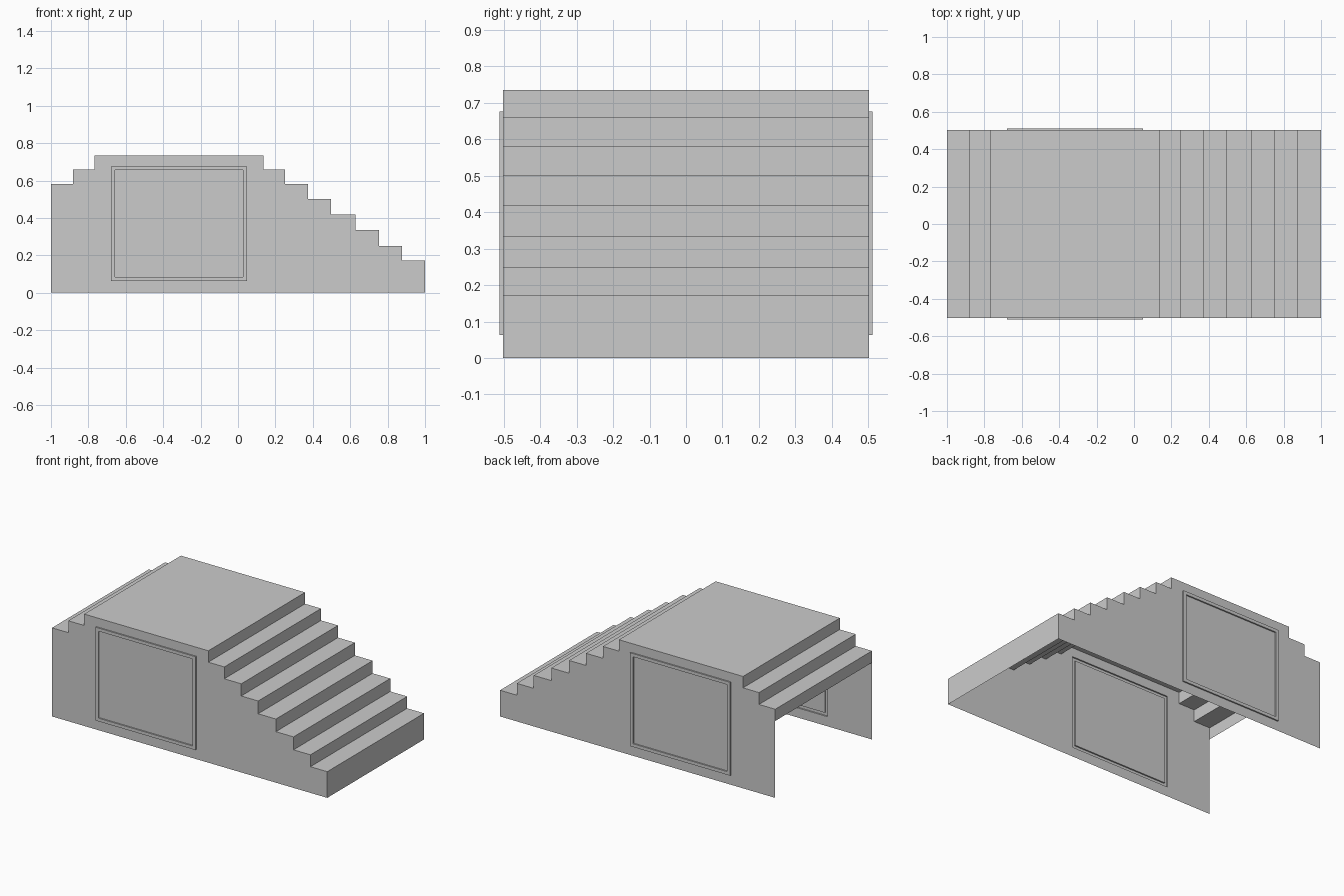
import bpy
import bmesh
from mathutils import Vector

cube = bpy.data.objects.get("Cube")
if cube:
    bpy.data.objects.remove(cube, do_unlink=True)

HALF_WIDTH = 0.502
RELIEF = 0.009

# Each step: outer x of its tread and tread height, from the open end to the lowest step
START = -1.0
STEPS = [(-0.882, 0.582), (-0.766, 0.66), (0.136, 0.735), (0.252, 0.66),
         (0.375, 0.582), (0.498, 0.502), (0.627, 0.418), (0.755, 0.335),
         (0.878, 0.25), (1.0, 0.172)]
LIP_BOTTOM = 0.505
FRAME_OUTER = (-0.678, 0.049, 0.063, 0.676)
FRAME_INNER = (-0.657, 0.028, 0.084, 0.655)

gray = bpy.data.materials.new("plain gray")
gray.use_nodes = True
COLOR = (0.6, 0.6, 0.6, 1.0)
gray.diffuse_color = COLOR
gray.node_tree.nodes["Principled BSDF"].inputs["Base Color"].default_value = COLOR


def add_object(name, bm):
    mesh = bpy.data.meshes.new(name)
    bm.to_mesh(mesh)
    bm.free()
    mesh.materials.append(gray)
    obj = bpy.data.objects.new(name, mesh)
    bpy.context.collection.objects.link(obj)
    return obj


def step_outline():
    points, x = [], START
    for end, height in STEPS:
        points += [(x, height), (end, height)]
        x = end
    return points


def inside(point, rect):
    return rect[0] < point.x < rect[1] and rect[2] < point.z < rect[3]


def cut(bm, faces, position, normal):
    geom = set(faces)
    for f in faces:
        geom.update(f.edges, f.verts)
    bmesh.ops.bisect_plane(bm, geom=list(geom), plane_co=position, plane_no=normal)


# Stepped top: a folded sheet with a short lip at the open end
def build_steps():
    bm = bmesh.new()
    outline = [(START, LIP_BOTTOM)] + step_outline() + [(1.0, 0.0)]
    rows = [[bm.verts.new((x, y, z)) for y in (-HALF_WIDTH, HALF_WIDTH)]
            for x, z in outline]
    for a, b in zip(rows, rows[1:]):
        bm.faces.new((a[0], b[0], b[1], a[1]))
    return add_object("stepped_top", bm)


# Side wall: a sheet whose frame ring is pushed outward
def build_wall(name, side):
    bm = bmesh.new()
    outline = [(START, 0.0)] + step_outline() + [(1.0, 0.0)]
    bm.faces.new([bm.verts.new((x, side * HALF_WIDTH, z)) for x, z in outline])
    for rect in (FRAME_OUTER, FRAME_INNER):
        for x in rect[:2]:
            cut(bm, bm.faces[:], (x, 0, 0), (1, 0, 0))
    for rect in (FRAME_OUTER, FRAME_INNER):
        for z in rect[2:]:
            middle = [f for f in bm.faces if FRAME_OUTER[0]
                      < f.calc_center_median().x < FRAME_OUTER[1]]
            cut(bm, middle, (0, 0, z), (0, 0, 1))
    ring = [f for f in bm.faces if inside(f.calc_center_median(), FRAME_OUTER)
            and not inside(f.calc_center_median(), FRAME_INNER)]
    raised = bmesh.ops.extrude_face_region(bm, geom=ring)["geom"]
    verts = [v for v in raised if isinstance(v, bmesh.types.BMVert)]
    bmesh.ops.translate(bm, verts=verts, vec=Vector((0, side * RELIEF, 0)))
    bmesh.ops.delete(bm, geom=[f for f in ring if f.is_valid], context="FACES")
    bmesh.ops.recalc_face_normals(bm, faces=bm.faces[:])
    # Turn the sheet so its wall faces outward
    wall = max(bm.faces, key=lambda f: f.calc_area())
    if wall.normal.y * side < 0:
        bmesh.ops.reverse_faces(bm, faces=bm.faces[:])
    return add_object(name, bm)


build_steps()
build_wall("front_wall", -1)
build_wall("back_wall", 1)
